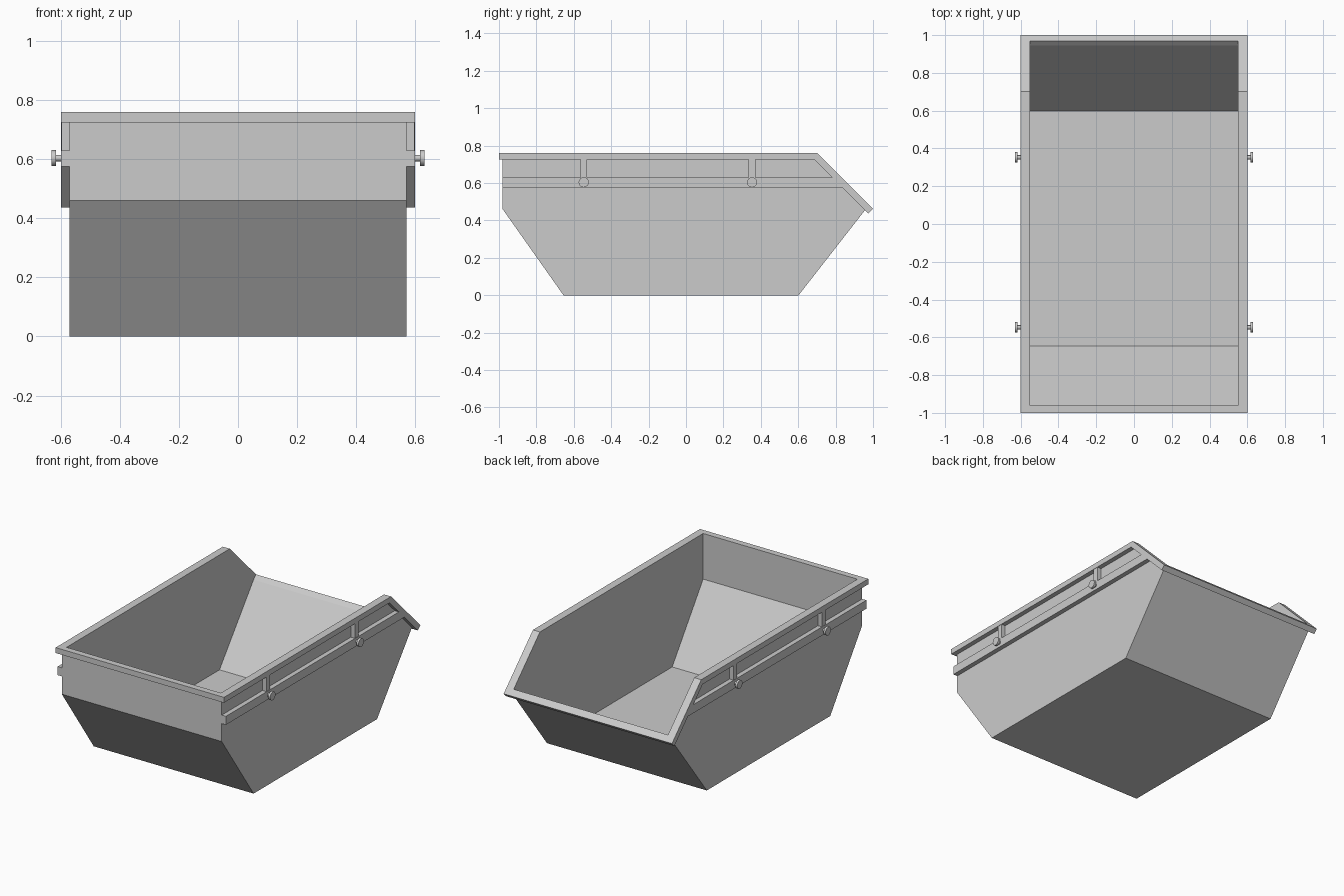
import bpy, bmesh, math
from mathutils import Matrix

if "Cube" in bpy.data.objects:
    bpy.data.objects.remove(bpy.data.objects["Cube"])


def finish(name, bm):
    bmesh.ops.recalc_face_normals(bm, faces=bm.faces)
    me = bpy.data.meshes.new(name)
    bm.to_mesh(me)
    bm.free()
    ob = bpy.data.objects.new(name, me)
    bpy.context.collection.objects.link(ob)
    return ob


def prism(name, x0, x1, profile):
    """Extrude a (y, z) profile from x0 to x1."""
    bm = bmesh.new()
    a = [bm.verts.new((x0, y, z)) for y, z in profile]
    b = [bm.verts.new((x1, y, z)) for y, z in profile]
    bm.faces.new(a)
    bm.faces.new(b)
    n = len(a)
    for i in range(n):
        j = (i + 1) % n
        bm.faces.new((a[i], a[j], b[j], b[i]))
    return finish(name, bm)


# Open tub: outer and inner skins joined along the top edge
# profile order: front top, front fold, floor front, floor back, lip, bend
outer = [(-.98, .725), (-.98, .46), (-.655, 0), (.602, 0), (.957, .455), (.687, .725)]
inner = [(-.96, .725), (-.96, .466), (-.645, .02), (.597, .02), (.944, .468), (.687, .725)]
bm = bmesh.new()
skins = []
for prof, hw in ((outer, .57), (inner, .55)):
    sides = [[bm.verts.new((s * hw, y, z)) for y, z in prof] for s in (-1, 1)]
    for side in sides:
        bm.faces.new(side)
    for i in range(4):
        bm.faces.new((sides[0][i], sides[0][i + 1], sides[1][i + 1], sides[1][i]))
    skins.append(sides)
for k in (0, 1):
    o, n = skins[0][k], skins[1][k]
    for i, j in ((4, 5), (5, 0)):
        bm.faces.new((o[i], o[j], n[j], n[i]))
for i in (0, 4):
    bm.faces.new((skins[0][0][i], skins[0][1][i], skins[1][1][i], skins[1][0][i]))
finish("tub", bm)

# Rim: rectangular section running round the bent opening
bm = bmesh.new()
sections = [
    (.60, [(-1, .76), (.702, .76), (1, .462)]),
    (.55, [(-.96, .76), (.702, .76), (.969, .493)]),
    (.55, [(-.96, .725), (.687, .725), (.944, .468)]),
    (.60, [(-1, .725), (.687, .725), (.975, .437)]),
]
loops = []
for hw, pts in sections:
    path = [(hw, y, z) for y, z in pts] + [(-hw, y, z) for y, z in reversed(pts)]
    loops.append([bm.verts.new(p) for p in path])
for k in range(4):
    a, b = loops[k], loops[(k + 1) % 4]
    for i in range(6):
        j = (i + 1) % 6
        bm.faces.new((a[i], a[j], b[j], b[i]))
finish("rim", bm)


def pin(name, x, y, side):
    """Lifting pin: thin shaft with a wider round head."""
    bm = bmesh.new()
    for r, x0, x1 in ((.011, .59, .62), (.027, .617, .631)):
        m = Matrix.Translation((side * (x0 + x1) / 2, y, .604)) @ Matrix.Rotation(math.pi / 2, 4, 'Y')
        bmesh.ops.create_cone(bm, cap_ends=True, segments=16, radius1=r, radius2=r,
                              depth=x1 - x0, matrix=m)
    ob = finish(name, bm)
    bpy.context.view_layer.objects.active = ob
    ob.select_set(True)
    bpy.ops.object.shade_smooth_by_angle()
    ob.select_set(False)


# Side rails, posts and lifting pins on both sides
for side, label in ((-1, "left"), (1, "right")):
    prism(f"rail_{label}", side * .57, side * .60,
          [(-.98, .575), (.837, .575), (.782, .63), (-.98, .63)])
    for y, pos in ((-.547, "front"), (.353, "back")):
        prism(f"post_{pos}_{label}", side * .57, side * .598,
              [(y - .018, .63), (y + .018, .63), (y + .018, .725), (y - .018, .725)])
        pin(f"lifting_pin_{pos}_{label}", .6, y, side)
